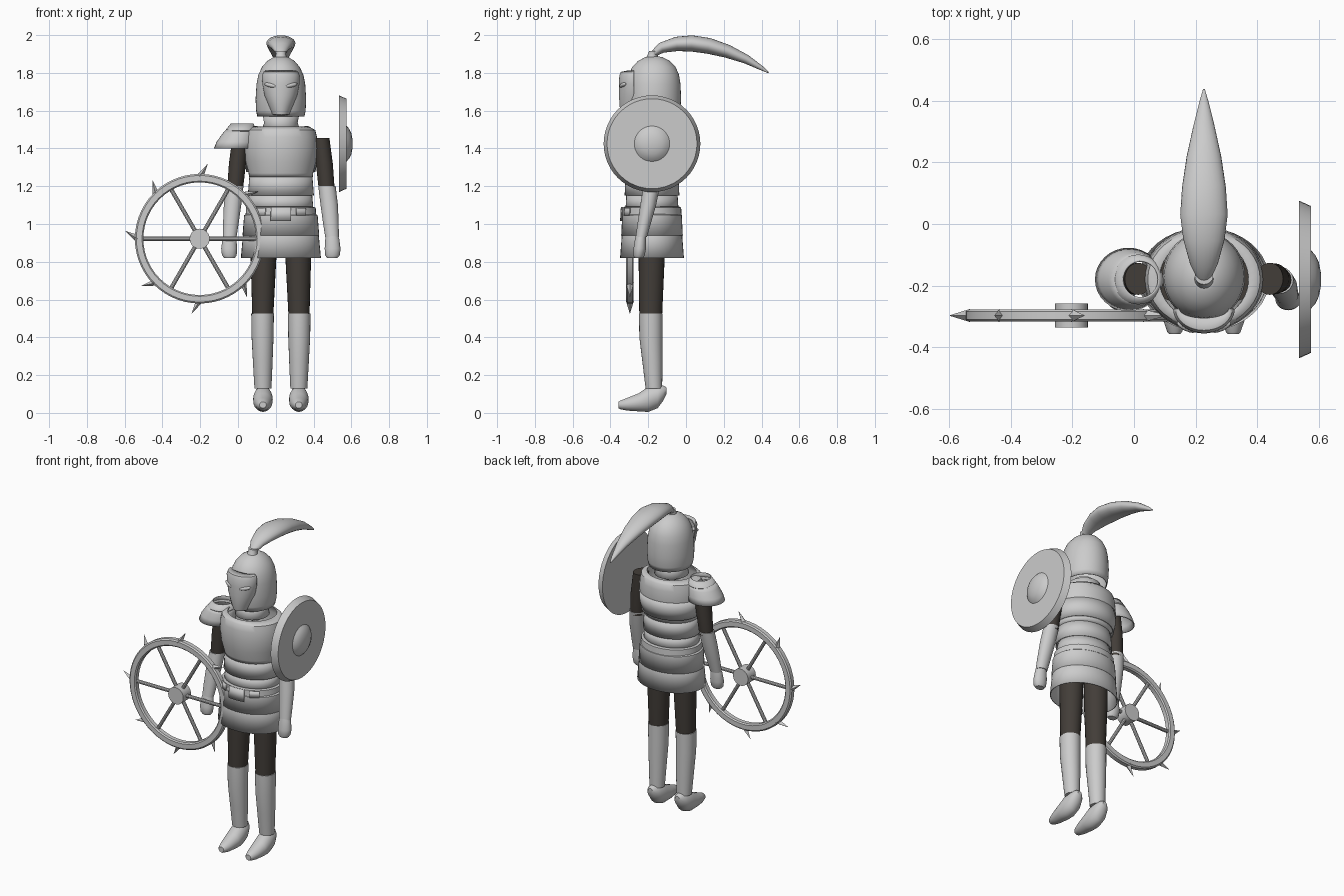
import bpy, bmesh, math
from mathutils import Vector

cube = bpy.data.objects.get("Cube")
if cube:
    bpy.data.objects.remove(cube)

X, Y, Z = Vector((1, 0, 0)), Vector((0, 1, 0)), Vector((0, 0, 1))
CX, CY = 0.227, -0.18          # body axis
parts = []


def material(name, rgb):
    m = bpy.data.materials.new(name)
    m.use_nodes = True
    m.diffuse_color = (*rgb, 1)
    m.node_tree.nodes["Principled BSDF"].inputs["Base Color"].default_value = (*rgb, 1)
    return m


STEEL = material("light_steel", (0.6, 0.6, 0.6))
CLOTH = material("dark_cloth", (0.055, 0.047, 0.04))


def loft(name, rings, mat=STEEL, a=X, b=Y, n=32, arc=None, caps=True, loop=False, thick=0):
    """Skin elliptical rings (x, y, z, ra, rb); a and b are the ring axes or lists of them."""
    bm = bmesh.new()
    rows = []
    start, end = arc or (0, 360)
    count = n + 1 if arc else n
    for i, (x, y, z, ra, rb) in enumerate(rings):
        ai = a[i] if isinstance(a, list) else a
        bi = b[i] if isinstance(b, list) else b
        angles = [math.radians(start + (end - start) * k / n) for k in range(count)]
        rows.append([bm.verts.new(Vector((x, y, z)) + ai * ra * math.cos(t) + bi * rb * math.sin(t))
                     for t in angles])
    pairs = list(zip(rows, rows[1:])) + ([(rows[-1], rows[0])] if loop else [])
    for r, s in pairs:
        for k in range(n):
            j = (k + 1) % count
            bm.faces.new((r[k], r[j], s[j], s[k]))
    if caps and not loop:
        bm.faces.new(rows[0])
        bm.faces.new(rows[-1])
    bmesh.ops.recalc_face_normals(bm, faces=bm.faces)
    mesh = bpy.data.meshes.new(name)
    bm.to_mesh(mesh)
    bm.free()
    ob = bpy.data.objects.new(name, mesh)
    bpy.context.collection.objects.link(ob)
    mesh.materials.append(mat)
    if thick:
        mod = ob.modifiers.new("thickness", "SOLIDIFY")
        mod.thickness, mod.offset = thick, 0
    parts.append(ob)
    return ob


def shell(name, profile, cy=CY, arc=None):
    """Hollow armour band around the body axis from (z, rx, ry) steps."""
    return loft(name, [(CX, cy, z, rx, ry) for z, rx, ry in profile],
                n=40, arc=arc, caps=False, thick=0.006)


# Torso armour, overlapping bands
shell("breastplate", [(1.515, .145, .135), (1.495, .18, .155), (1.46, .188, .163), (1.4, .192, .166),
                      (1.33, .184, .16), (1.27, .168, .145), (1.25, .166, .14)])
shell("back_lame", [(1.39, .192, .168), (1.33, .19, .165), (1.275, .18, .155)], arc=(0, 180))
shell("waist_band_upper", [(1.265, .163, .137), (1.15, .172, .142)])
shell("waist_band_lower", [(1.16, .162, .132), (1.07, .17, .138)])
shell("belt", [(1.09, .165, .14), (1.085, .182, .152), (1.05, .184, .154), (1.045, .168, .14)])
shell("fauld_upper", [(1.06, .17, .143), (1.045, .192, .155), (0.94, .2, .16)])
shell("skirt", [(0.955, .19, .152), (0.94, .198, .157), (0.82, .209, .166)])
shell("belt_buckle", [(1.09, .19, .162), (1.015, .196, .166)], arc=(254, 286))
for side, angle in (("right", 236), ("left", 304)):
    shell(side + "_belt_tab", [(1.085, .19, .158), (1.045, .194, .162)], arc=(angle - 9, angle + 9))

# Neck
loft("neck", [(CX, CY, 1.48, .058, .058), (CX, CY, 1.6, .058, .058)])
shell("gorget", [(1.57, .092, .095), (1.535, .086, .09), (1.505, .097, .1)])

# Helmet and face mask
shell("helmet", [(1.57, .122, .13), (1.6, .128, .137), (1.66, .131, .141), (1.74, .126, .138),
                 (1.79, .116, .13), (1.83, .097, .112), (1.86, .071, .083), (1.88, .04, .046),
                 (1.888, .004, .004)], cy=-.17)
shell("face_mask", [(1.578, .035, .05), (1.583, .045, .065), (1.62, .06, .073), (1.68, .083, .077),
                    (1.74, .095, .077), (1.785, .097, .075), (1.803, .09, .068), (1.81, .08, .03)],
      cy=-.275, arc=(180, 360))
for s, side in ((-1, "right"), (1, "left")):
    bpy.ops.mesh.primitive_uv_sphere_add(segments=16, ring_count=8, radius=1)
    eye = bpy.context.object
    eye.name = side + "_eye_lid"
    eye.location = (CX + s * .055, -.334, 1.735)
    eye.scale = (.036, .014, .012)
    eye.rotation_euler = (0, s * -.2, s * .42)
    eye.data.materials.append(STEEL)
    parts.append(eye)

# Plume with its socket
loft("plume_socket", [(CX, -.18, 1.875, .034, .034), (CX, -.175, 1.9, .026, .026),
                      (CX, -.17, 1.915, .03, .026)], n=16)
plume = [(-.18, 1.895, .02, .016), (-.13, 1.933, .045, .028), (-.05, 1.953, .067, .038),
         (.03, 1.956, .077, .043), (.12, 1.943, .071, .042), (.22, 1.914, .056, .035),
         (.32, 1.872, .034, .024), (.4, 1.825, .014, .012), (.437, 1.801, .003, .003)]
normals = []
for i in range(len(plume)):
    p, q = plume[max(i - 1, 0)], plume[min(i + 1, len(plume) - 1)]
    normals.append(X.cross(Vector((0, q[0] - p[0], q[1] - p[1])).normalized()))
loft("plume", [(CX, y, z, ra, rb) for y, z, ra, rb in plume], b=normals, n=24)

# Arms and legs, mirrored about the body axis
for s, side in ((-1, "right"), (1, "left")):
    def limb(name, rings, mat=STEEL, **kw):
        loft(side + name, [(CX + s * o, y, z, ra, rb) for o, y, z, ra, rb in rings], mat, n=24, **kw)

    limb("_upper_arm", [(.213, -.178, 1.455, .044, .052), (.23, -.178, 1.32, .045, .05),
                        (.243, -.182, 1.18, .042, .04)], CLOTH)
    limb("_forearm", [(.244, -.182, 1.2, .046, .044), (.256, -.2, 1.1, .046, .042),
                      (.265, -.222, 1.0, .041, .035), (.271, -.237, .93, .036, .03)])
    limb("_hand", [(.271, -.238, .945, .03, .026), (.272, -.241, .92, .037, .029),
                   (.274, -.245, .87, .042, .033), (.273, -.249, .835, .039, .031),
                   (.272, -.25, .82, .028, .022)])
    limb("_thigh", [(.092, -.182, .97, .07, .07), (.092, -.182, .82, .068, .069),
                    (.096, -.187, .5, .055, .06)], CLOTH)
    limb("_greave", [(.097, -.187, .525, .06, .062), (.097, -.186, .4, .058, .061),
                     (.096, -.178, .27, .052, .053), (.095, -.17, .13, .045, .044)])
    limb("_foot", [(.095, -.103, .118, .014, .016), (.095, -.12, .105, .034, .04),
                   (.095, -.15, .085, .046, .06), (.095, -.2, .072, .052, .067),
                   (.095, -.25, .056, .05, .048), (.095, -.31, .046, .038, .034),
                   (.095, -.35, .042, .024, .022), (.095, -.357, .042, .018, .017)], b=Z)

# Shoulder guard, two open flared rings
loft("shoulder_guard_upper", [(.022, CY, 1.53, .058, .06), (.014, CY, 1.495, .078, .078),
                              (.012, CY, 1.485, .07, .07)], caps=False, thick=.006)
loft("shoulder_guard_lower", [(.01, CY, 1.5, .07, .07), (.005, CY, 1.475, .086, .084),
                              (-.01, CY, 1.435, .1, .093), (-.018, CY, 1.4, .106, .1)],
     caps=False, thick=.006)

# Round shield with a domed boss, axis along x
SZ = 1.425
loft("shield", [(.535, CY, SZ, .256, .256), (.575, CY, SZ, .238, .238)], a=Y, b=Z, n=48)
loft("shield_boss", [(.572, CY, SZ, .097, .097), (.588, CY, SZ, .08, .08), (.6, CY, SZ, .055, .055),
                     (.606, CY, SZ, .025, .025), (.607, CY, SZ, .003, .003)], a=Y, b=Z)

# Spiked wheel, axis along y
WX, WY, WZ = -.203, -.297, .922
rim = [(-.013, .343), (-.02, .335), (-.02, .305), (-.013, .298),
       (.013, .298), (.02, .305), (.02, .335), (.013, .343)]
loft("wheel_rim", [(WX, WY + d, WZ, r, r) for d, r in rim], b=Z, n=56, loop=True)
loft("wheel_hub", [(WX, WY + d, WZ, .053, .053) for d in (-.039, .039)], b=Z)


def direction(deg):
    t = math.radians(deg)
    return Vector((math.cos(t), 0, math.sin(t)))


def rod(name, p, q, rp, rq, across, n):
    loft(name, [(*p, rp, rp), (*q, rq, rq)], a=across, b=Y, n=n)


hub = Vector((WX, WY, WZ))
for k in range(6):
    d = direction(60 * k)
    rod(f"wheel_spoke_{k + 1}", hub + d * .04, hub + d * .31, .011, .011, d.cross(Y), 10)
for k in range(8):
    d, tip = direction(45 * k), direction(45 * k - 6)
    rod(f"wheel_spike_{k + 1}", hub + d * .33, hub + tip * .397, .021, .001, d.cross(Y), 4)

# Smooth shading with sharp edges kept
bpy.ops.object.select_all(action="DESELECT")
for ob in parts:
    ob.select_set(True)
bpy.context.view_layer.objects.active = parts[0]
bpy.ops.object.shade_smooth_by_angle(angle=math.radians(35))
